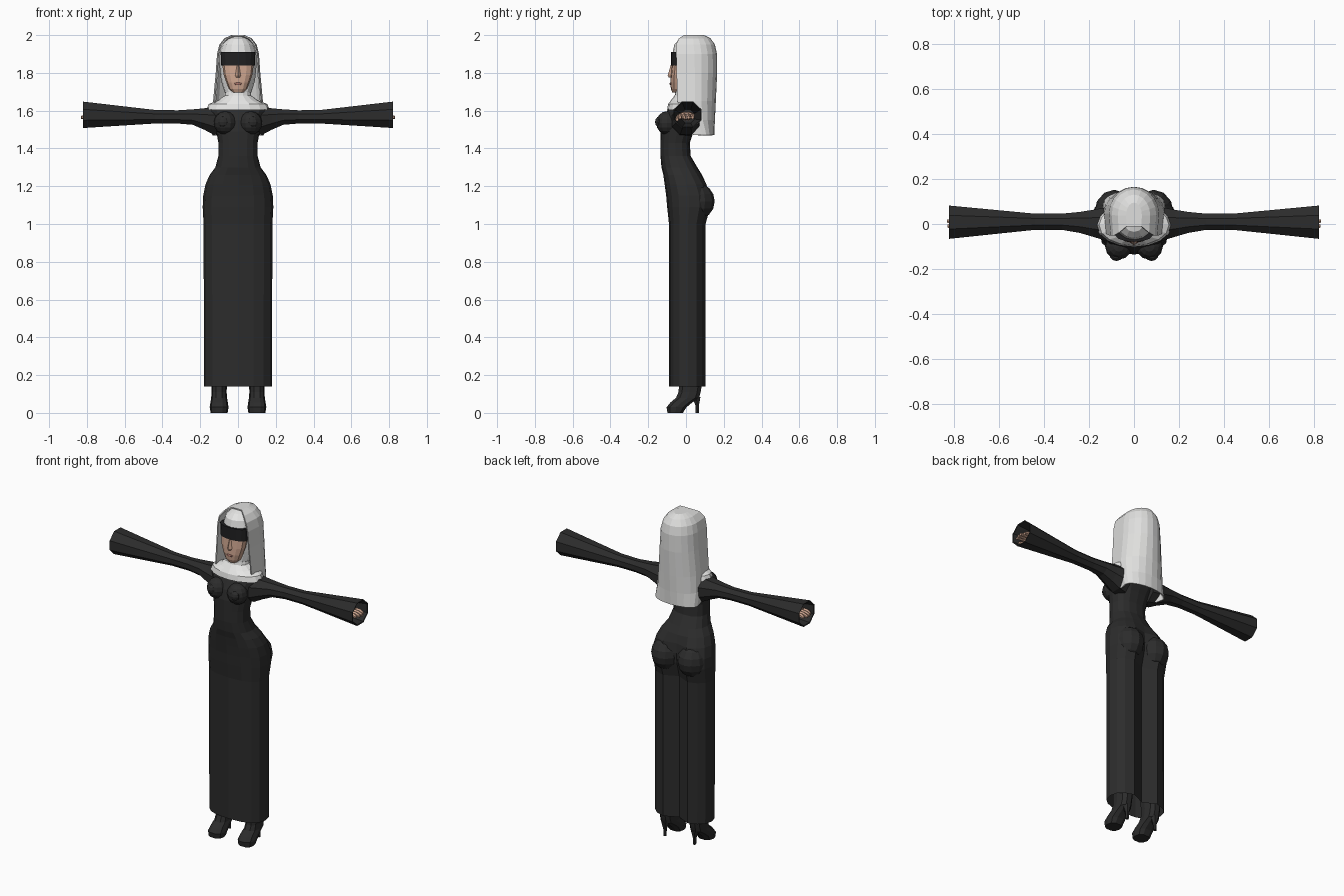
import bpy, bmesh
from math import sin, cos, pi, copysign
from mathutils import Vector, Matrix

cube = bpy.data.objects.get("Cube")
if cube:
    bpy.data.objects.remove(cube, do_unlink=True)


def material(name, rgb):
    m = bpy.data.materials.new(name)
    m.use_nodes = True
    m.diffuse_color = (*rgb, 1)
    node = next(n for n in m.node_tree.nodes if n.type == 'BSDF_PRINCIPLED')
    node.inputs["Base Color"].default_value = (*rgb, 1)
    node.inputs["Roughness"].default_value = 0.9
    return m


BLACK = material("black cloth", (.025, .025, .025))
DARK = material("blindfold black", (.015, .015, .016))
VEIL = material("veil grey white", (.74, .74, .73))
WHITE = material("collar white", (.85, .85, .84))
SKIN = material("skin", (.60, .37, .27))
LIPS = material("lips", (.38, .17, .14))


def finish(name, bm, mat):
    bmesh.ops.recalc_face_normals(bm, faces=bm.faces)
    mesh = bpy.data.meshes.new(name)
    bm.to_mesh(mesh)
    bm.free()
    mesh.materials.append(mat)
    ob = bpy.data.objects.new(name, mesh)
    bpy.context.collection.objects.link(ob)
    return ob


def loft(name, rings, mat, closed=True, start=True, end=True):
    """Skin a list of equal-length point rings, with optional end caps."""
    bm = bmesh.new()
    rows = [[bm.verts.new(p) for p in r] for r in rings]
    n = len(rows[0])
    for a, b in zip(rows, rows[1:]):
        for i in range(n if closed else n - 1):
            j = (i + 1) % n
            bm.faces.new((a[i], a[j], b[j], b[i]))
    if start:
        bm.faces.new(rows[0])
    if end:
        bm.faces.new(rows[-1])
    return finish(name, bm, mat)


def oval(z, w, front, back, n=12, power=1.0, x=0.0, cleft=1.0):
    """Horizontal ring from its half width and front and back depth."""
    mid, half, pts = (front + back) / 2, (back - front) / 2, []
    for i in range(n):
        c, s = cos(2 * pi * i / n), sin(2 * pi * i / n)
        c = copysign(abs(c) ** power, c)
        s = copysign(abs(s) ** power, s)
        k = cleft if s > .99 else 1
        pts.append(Vector((x + w * c, mid + half * s * k, z)))
    return pts


def ball(name, centre, radii, mat, u=12, v=8):
    bm = bmesh.new()
    bmesh.ops.create_uvsphere(bm, u_segments=u, v_segments=v, radius=1)
    bm.transform(Matrix.Translation(centre) @ Matrix.Diagonal((*radii, 1)))
    return finish(name, bm, mat)


# Long dress: z, half width, front, back, back groove
dress = [
    (.14, .18, -.09, .11, .55), (1.0, .182, -.09, .11, .55),
    (1.09, .187, -.10, .135, .6), (1.15, .184, -.105, .135, .65),
    (1.21, .172, -.113, .115, .8), (1.26, .15, -.12, .085, 1),
    (1.30, .12, -.13, .06, 1), (1.36, .104, -.135, .025, 1),
    (1.43, .104, -.135, .02, 1), (1.49, .115, -.135, .04, 1),
    (1.55, .13, -.125, .07, 1), (1.60, .15, -.10, .08, 1),
    (1.625, .14, -.085, .07, 1)]
loft("dress", [oval(z, w, f, b, 16, .82, cleft=c) for z, w, f, b, c in dress],
     BLACK, start=False)

# White shoulder collar rising into the neck
collar = [(1.605, .168, -.10, .09), (1.635, .155, -.095, .085),
          (1.655, .105, -.08, .07), (1.68, .07, -.06, .055),
          (1.74, .058, -.05, .05)]
loft("collar", [oval(*r, n=16) for r in collar], WHITE)

# Close-fitting head covering
hood = [(1.67, .05, -.05, .05), (1.70, .072, -.06, .09),
        (1.76, .09, -.055, .12), (1.84, .098, -.058, .135),
        (1.91, .097, -.07, .14), (1.95, .084, -.062, .13),
        (1.98, .055, -.035, .105), (1.992, .02, .005, .06)]
loft("hood", [oval(*r, n=16) for r in hood], WHITE)

# Face, nose, lips and blindfold
face = [(1.695, .028, -.072, 0), (1.715, .048, -.08, 0),
        (1.75, .062, -.083, 0), (1.79, .076, -.08, 0),
        (1.85, .084, -.074, .01)]
loft("face", [oval(*r, n=12, power=.85) for r in face], SKIN)
loft("nose", [oval(1.775, .013, -.09, -.06, n=4), oval(1.785, .015, -.097, -.06, n=4),
              oval(1.845, .008, -.08, -.06, n=4)], SKIN)
ball("lips", (0, -.081, 1.742), (.02, .006, .007), LIPS, 8, 6)
loft("blindfold", [oval(1.838, .089, -.079, .03, n=16, power=.85),
                   oval(1.91, .092, -.079, .03, n=16, power=.85)], DARK)


# Veil: open at the front, hanging down the back
def drape(z, w, front, back):
    mid = front + (back - front) * .45
    arc = [Vector((w * cos(pi * i / 10), mid + (back - mid) * sin(pi * i / 10), z))
           for i in range(11)]
    return [Vector((w * .93, front, z))] + arc + [Vector((-w * .93, front, z))]


veil = [(1.47, .138, .04, .15), (1.55, .136, -.015, .153),
        (1.65, .132, -.045, .158), (1.80, .118, -.05, .165),
        (1.90, .111, -.052, .164), (1.95, .099, -.052, .153),
        (1.983, .072, -.038, .13), (2.0, .035, -.01, .095)]
veil_object = loft("veil", [drape(*r) for r in veil], VEIL, closed=False, start=False)
shell = veil_object.modifiers.new("thickness", 'SOLIDIFY')
shell.thickness = .007
shell.offset = -1

# Sleeve: x, centre z, half height, centre y, half depth
sleeve = [(.08, 1.54, .075, -.005, .075), (.13, 1.547, .075, 0, .075),
          (.18, 1.556, .058, .003, .062), (.24, 1.566, .042, .007, .048),
          (.32, 1.567, .036, .01, .037), (.44, 1.568, .037, .01, .037),
          (.82, 1.578, .072, .008, .076), (.818, 1.578, .066, .008, .07),
          (.55, 1.57, .036, .01, .036)]
shoe = [(0, .045, -.10, -.015), (.03, .05, -.105, .005),
        (.055, .046, -.085, .035), (.08, .042, -.055, .072),
        (.11, .04, -.042, .08), (.14, .041, -.04, .085), (.4, .05, -.045, .085)]


def side_ring(x, zc, rz, yc, ry, n=8):
    return [Vector((x, yc + ry * cos(2 * pi * (i + .5) / n) * 1.05,
                    zc + rz * sin(2 * pi * (i + .5) / n) * 1.05)) for i in range(n)]


for s, side in ((1, "left"), (-1, "right")):
    def flip(rings):
        return [[Vector((p.x * s, p.y, p.z)) for p in r] for r in rings]

    loft(side + "_sleeve", flip([side_ring(*r) for r in sleeve]), BLACK)

    # Hand tucked inside the sleeve
    palm = [(.55, 1.57, .024, .006, .026), (.68, 1.572, .022, .004, .028),
            (.72, 1.574, .022, .002, .042), (.775, 1.574, .018, .002, .042)]
    loft(side + "_hand", flip([side_ring(*r) for r in palm]), SKIN)
    for i in range(4):
        y, tip = -.031 + .022 * i, (.818, .828, .83, .82)[i]
        loft(f"{side}_finger_{i + 1}", flip([
            side_ring(.765, 1.574, .012, y, .011, 6),
            side_ring(.80, 1.572, .012, y, .011, 6),
            side_ring(tip, 1.564, .008, y, .008, 6)]), SKIN)
    loft(side + "_thumb", flip([
        side_ring(.71, 1.57, .014, -.035, .012, 6),
        side_ring(.76, 1.558, .012, -.048, .011, 6),
        side_ring(.79, 1.553, .008, -.046, .008, 6)]), SKIN)

    # Rounded chest and hips under the cloth
    ball(side + "_bust", (s * .068, -.1, 1.535), (.06, .058, .062), BLACK)
    ball(side + "_bust_tip", (s * .078, -.14, 1.54), (.03, .024, .03), BLACK, 10, 6)
    ball(side + "_hip", (s * .088, .05, 1.12), (.088, .102, .1), BLACK)

    # Heeled shoe
    loft(side + "_shoe", flip([oval(*r, n=10, power=.8, x=.1) for r in shoe]), BLACK)
    loft(side + "_heel", flip([oval(0, .01, .05, .07, 6, x=.1),
                               oval(.04, .011, .048, .07, 6, x=.1),
                               oval(.085, .026, .03, .08, 6, x=.1)]), BLACK)
